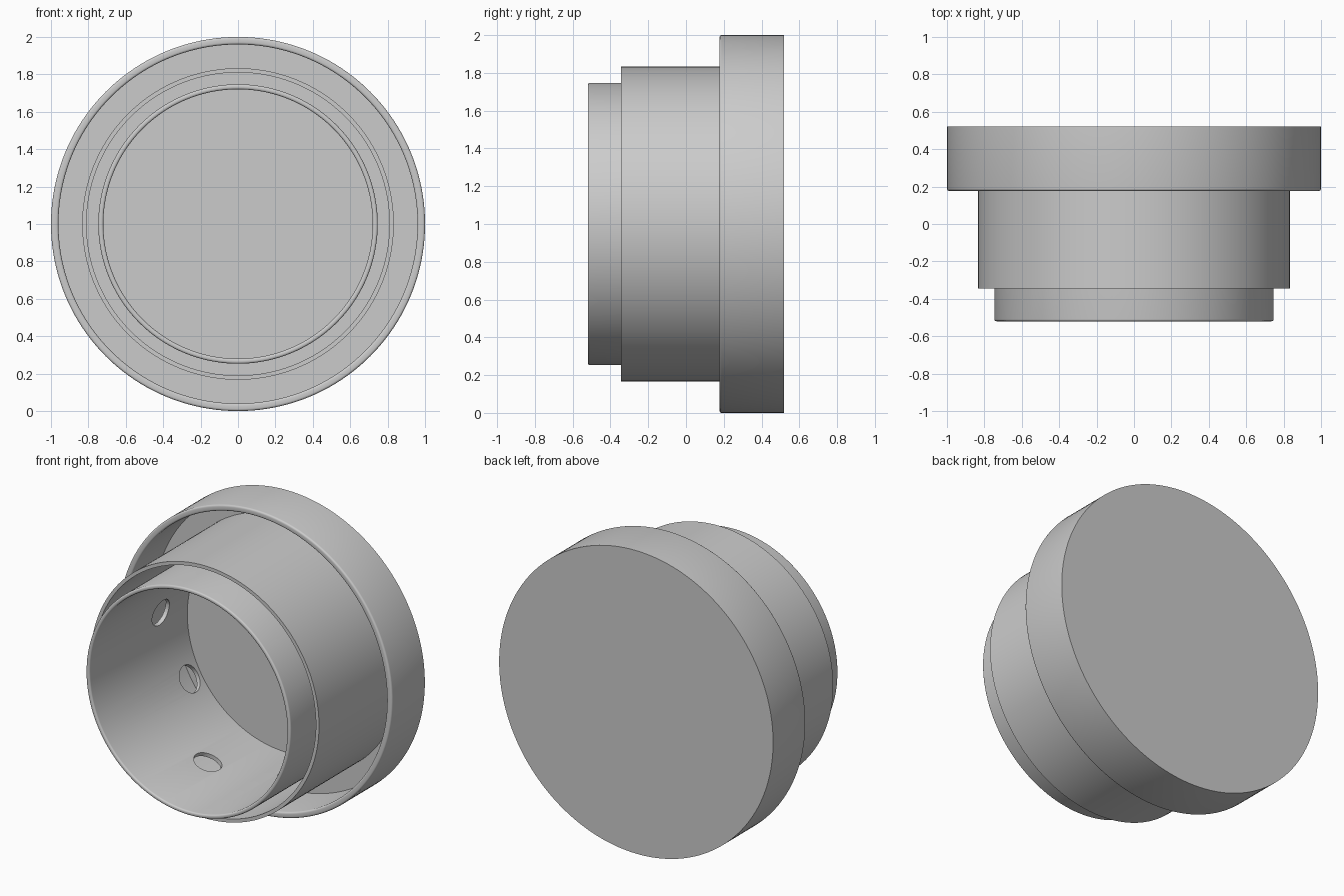
import bpy, bmesh, math
from mathutils import Matrix

if "Cube" in bpy.data.objects:
    bpy.data.objects.remove(bpy.data.objects["Cube"])

SEG = 160
FLOOR, BACK = 0.5, 0.52


def lathe(name, profile, closed):
    """Spin (radius, y) points around the y axis through z = 1."""
    bm = bmesh.new()
    rings = []
    for r, y in profile:
        if r == 0:
            rings.append([bm.verts.new((0, y, 1))] * SEG)
        else:
            rings.append([bm.verts.new((r * math.cos(2 * math.pi * i / SEG), y,
                                        1 + r * math.sin(2 * math.pi * i / SEG)))
                          for i in range(SEG)])
    pairs = list(zip(rings, rings[1:])) + ([(rings[-1], rings[0])] if closed else [])
    for a, b in pairs:
        for i in range(SEG):
            j = (i + 1) % SEG
            bm.faces.new(list(dict.fromkeys((a[i], a[j], b[j], b[i]))))
    bmesh.ops.recalc_face_normals(bm, faces=bm.faces)
    mesh = bpy.data.meshes.new(name)
    bm.to_mesh(mesh)
    bm.free()
    ob = bpy.data.objects.new(name, mesh)
    bpy.context.collection.objects.link(ob)
    return ob


def rim(outer, inner, front, fillet, steps=4):
    """Rounded front lip, from the outer wall to the inner wall."""
    pts = []
    for centre, start in ((outer - fillet, 0), (inner + fillet, 90)):
        for k in range(steps + 1):
            a = math.radians(start + 90 * k / steps)
            pts.append((centre + fillet * math.cos(a),
                        front + fillet - fillet * math.sin(a)))
    return pts


def smooth(ob):
    bpy.ops.object.select_all(action='DESELECT')
    ob.select_set(True)
    bpy.context.view_layer.objects.active = ob
    bpy.ops.object.shade_smooth_by_angle(angle=math.radians(35))


# Cap: back plate with its outer skirt
cap = lathe("cap", [(0, BACK), (1, BACK)] + rim(1, 0.96, 0.177, 0.012)
            + [(0.96, FLOOR), (0, FLOOR)], False)

# Middle collar, square edged
collar = lathe("middle_collar", [(0.833, 0.51), (0.833, -0.345),
                                 (0.81, -0.345), (0.81, 0.51)], True)

# Inner tube with rounded lip
tube = lathe("inner_tube", [(0.747, 0.51)] + rim(0.747, 0.72, -0.52, 0.011)
             + [(0.72, 0.51)], True)

# Nine round holes through the inner tube, stepping over three depths
bm = bmesh.new()
for i in range(9):
    a = math.radians(170 + 40 * i)
    depth = (0.207, 0.385, 0.036)[i % 3]
    place = (Matrix.Translation((0.733 * math.cos(a), depth, 1 + 0.733 * math.sin(a)))
             @ Matrix.Rotation(math.pi / 2 - a, 4, 'Y'))
    bmesh.ops.create_cone(bm, cap_ends=True, segments=32, radius1=0.088,
                          radius2=0.088, depth=0.12, matrix=place)
mesh = bpy.data.meshes.new("hole_cutter")
bm.to_mesh(mesh)
bm.free()
cutter = bpy.data.objects.new("hole_cutter", mesh)
bpy.context.collection.objects.link(cutter)
mod = tube.modifiers.new("holes", 'BOOLEAN')
mod.object = cutter
mod.operation = 'DIFFERENCE'
mod.solver = 'EXACT'
bpy.context.view_layer.objects.active = tube
bpy.ops.object.modifier_apply(modifier="holes")
bpy.data.objects.remove(cutter)

for part in (cap, collar, tube):
    smooth(part)
